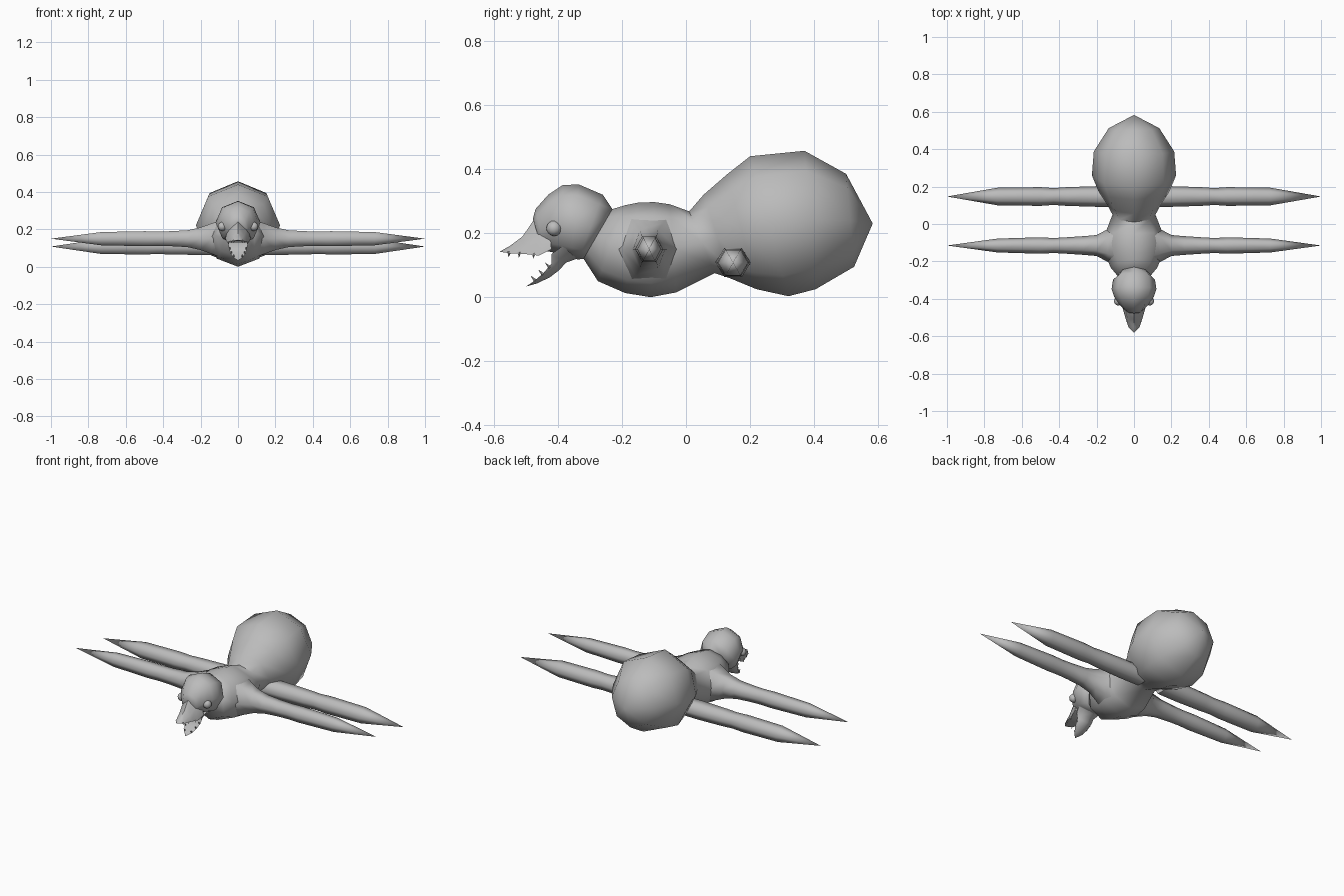
import bpy, bmesh, math
from mathutils import Vector

cube = bpy.data.objects.get("Cube")
if cube:
    bpy.data.objects.remove(cube)

grey = bpy.data.materials.new("plain grey")
grey.use_nodes = True
COLOUR = (0.5, 0.5, 0.5, 1)
grey.diffuse_color = COLOUR
grey.node_tree.nodes["Principled BSDF"].inputs["Base Color"].default_value = COLOUR


def finish(obj, angle=60):
    obj.data.materials.append(grey)
    bpy.ops.object.select_all(action='DESELECT')
    obj.select_set(True)
    bpy.context.view_layer.objects.active = obj
    bpy.ops.object.shade_smooth_by_angle(angle=math.radians(angle))


def loft(name, rings, tip=None, angle=60):
    """Skin a list of point rings; close with a tip point or a flat cap."""
    bm = bmesh.new()
    loops = [[bm.verts.new(p) for p in ring] for ring in rings]
    n = len(loops[0])
    for a, b in zip(loops, loops[1:]):
        for i in range(n):
            j = (i + 1) % n
            bm.faces.new((a[i], a[j], b[j], b[i]))
    bm.faces.new(loops[0])
    if tip:
        t = bm.verts.new(tip)
        for i in range(n):
            bm.faces.new((loops[-1][i], loops[-1][(i + 1) % n], t))
    else:
        bm.faces.new(loops[-1])
    bmesh.ops.recalc_face_normals(bm, faces=bm.faces)
    mesh = bpy.data.meshes.new(name)
    bm.to_mesh(mesh)
    bm.free()
    obj = bpy.data.objects.new(name, mesh)
    bpy.context.collection.objects.link(obj)
    finish(obj, angle)
    return obj


OCTAGON = [(math.sin(i * math.pi / 4), math.cos(i * math.pi / 4)) for i in range(8)]
BEAK = [(-1, -1), (-0.75, 0.2), (0, 1), (0.75, 0.2), (1, -1)]
JAW = [(u, -v) for u, v in BEAK]


def slanted(profile, stations):
    """Rings from (top y, top z, bottom y, bottom z, half width)."""
    rings = []
    for yt, zt, yb, zb, w in stations:
        mid = Vector((0, (yt + yb) / 2, (zt + zb) / 2))
        half = Vector((0, (yt - yb) / 2, (zt - zb) / 2))
        rings.append([mid + half * v + Vector((w * u, 0, 0)) for u, v in profile])
    return rings


# Thorax, waist and abdomen
loft("body", slanted(OCTAGON, [
    (-0.23, 0.275, -0.32, 0.12, 0.09),
    (-0.19, 0.287, -0.275, 0.05, 0.125),
    (-0.15, 0.295, -0.19, 0.013, 0.15),
    (-0.10, 0.297, -0.11, 0.0, 0.16),
    (-0.05, 0.290, -0.03, 0.015, 0.15),
    (0.01, 0.268, 0.09, 0.075, 0.115),
    (0.055, 0.32, 0.14, 0.058, 0.14),
    (0.13, 0.385, 0.22, 0.025, 0.19),
    (0.20, 0.44, 0.32, 0.003, 0.225),
    (0.37, 0.457, 0.405, 0.025, 0.215),
    (0.50, 0.385, 0.525, 0.095, 0.135),
]), (0, 0.583, 0.23))

# Head
loft("head", slanted(OCTAGON, [
    (-0.23, 0.275, -0.32, 0.12, 0.085),
    (-0.26, 0.32, -0.335, 0.118, 0.112),
    (-0.335, 0.352, -0.36, 0.12, 0.12),
    (-0.385, 0.35, -0.39, 0.13, 0.107),
    (-0.43, 0.32, -0.415, 0.14, 0.085),
    (-0.47, 0.275, -0.44, 0.145, 0.055),
    (-0.478, 0.245, -0.45, 0.15, 0.045),
]))

# Open beak
loft("upper_beak", slanted(BEAK, [
    (-0.43, 0.25, -0.42, 0.15, 0.068),
    (-0.475, 0.242, -0.46, 0.13, 0.058),
    (-0.51, 0.19, -0.505, 0.135, 0.045),
    (-0.55, 0.16, -0.55, 0.137, 0.03),
]), (0, -0.582, 0.142), 45)
loft("lower_beak", slanted(JAW, [
    (-0.385, 0.16, -0.34, 0.12, 0.07),
    (-0.42, 0.135, -0.375, 0.108, 0.055),
    (-0.42, 0.105, -0.395, 0.085, 0.05),
    (-0.445, 0.075, -0.425, 0.062, 0.042),
    (-0.475, 0.05, -0.465, 0.043, 0.026),
]), (0, -0.5, 0.033), 45)


# Teeth along both beak edges: base point, direction of the point
def tooth(name, base, point):
    base, point = Vector(base), Vector(point)
    side = Vector((0.005, 0, 0))
    along = (point - base).cross(side).normalized() * 0.006
    loft(name, [[base + side, base + along, base - side, base - along]], point, 20)


UPPER = [(0.05, -0.475, 0.138), (0.037, -0.52, 0.141), (0.022, -0.552, 0.142)]
LOWER = [(0.043, -0.425, 0.092), (0.035, -0.446, 0.07), (0.022, -0.47, 0.051)]
for side, label in ((1, "left"), (-1, "right")):
    for k, (x, y, z) in enumerate(UPPER):
        tooth(f"upper_tooth_{label}_{k}", (side * x, y, z), (side * x, y - 0.002, z - 0.018))
    for k, (x, y, z) in enumerate(LOWER):
        tooth(f"lower_tooth_{label}_{k}", (side * x, y, z), (side * x, y - 0.015, z + 0.016))

    # Eye
    bpy.ops.mesh.primitive_uv_sphere_add(segments=12, ring_count=8, radius=0.024,
                                         location=(side * 0.084, -0.412, 0.215))
    eye = bpy.context.object
    eye.name = f"{label}_eye"
    finish(eye)

    # Six-sided legs: (x, radius along y, radius along z)
    def leg(name, y, z, stations, tip):
        rings = [[(side * x, y + ry * math.cos(i * math.pi / 3),
                   z + rz * math.sin(i * math.pi / 3)) for i in range(6)]
                 for x, ry, rz in stations]
        loft(name, rings, (side * tip, y, z), 65)

    leg(f"{label}_front_leg", -0.115, 0.15, [
        (0.09, 0.12, 0.115), (0.14, 0.088, 0.095), (0.20, 0.056, 0.07),
        (0.27, 0.05, 0.052), (0.36, 0.044, 0.046), (0.43, 0.04, 0.045),
        (0.50, 0.044, 0.046), (0.73, 0.037, 0.041)], 1.0)
    leg(f"{label}_rear_leg", 0.147, 0.108, [
        (0.07, 0.056, 0.05), (0.20, 0.055, 0.052), (0.36, 0.05, 0.049),
        (0.43, 0.045, 0.046), (0.50, 0.05, 0.049), (0.73, 0.047, 0.046)], 1.0)
